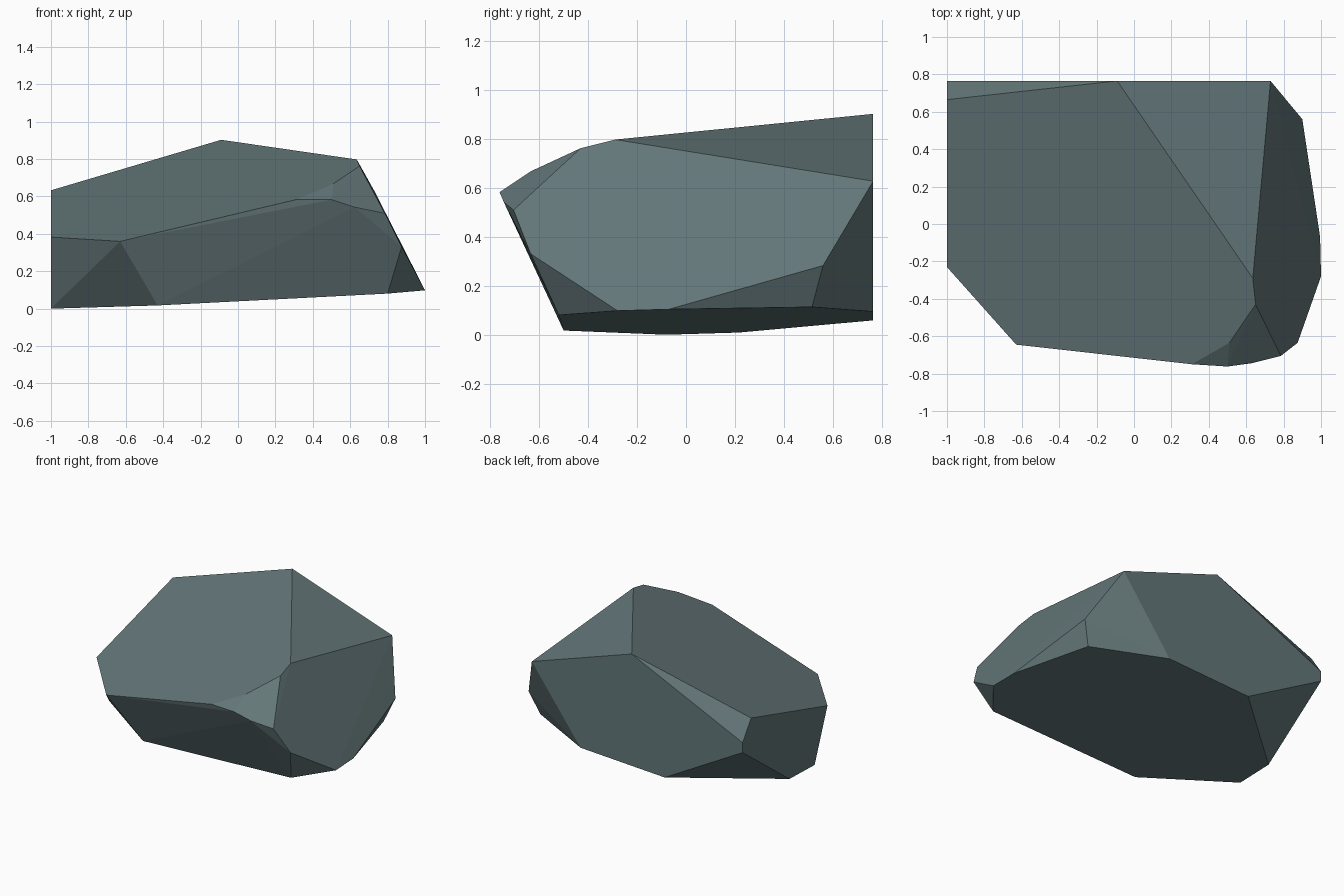
import bpy, bmesh, math

if "Cube" in bpy.data.objects:
    bpy.data.objects.remove(bpy.data.objects["Cube"])

# Corner points of the faceted boulder, grouped by region
crown = [(-0.09, .765, .905), (.635, -.29, .80), (.65, -.43, .765), (.51, -.635, .67),
         (.73, .765, .63), (-1, .665, .635)]
front_rim = [(.31, -.75, .585), (.50, -.762, .585), (.625, -.745, .545), (.785, -.705, .512),
             (.875, -.635, .333), (-.63, -.645, .362), (-1, -.23, .385)]
back_rim = [(-1, .765, .49), (-1, .765, .417), (.90, .56, .285)]
# The underside is one gently tilted plane, so only x and y are given
underside = [(-1, -.08), (-1, .215), (-.36, .765), (.33, .765), (.835, .515),
             (.995, -.07), (1, -.28), (.80, -.52), (-.43, -.50)]
base = [(x, y, .0024 + .052 * (x + 1) + .03 * (y + .08)) for x, y in underside]

# Boulder: convex hull of the corners with coplanar triangles merged
bm = bmesh.new()
for co in crown + front_rim + back_rim + base:
    bm.verts.new(co)
hull = bmesh.ops.convex_hull(bm, input=bm.verts[:])
loose = [v for v in bm.verts if not v.link_faces]
bmesh.ops.delete(bm, geom=loose, context='VERTS')
bmesh.ops.dissolve_limit(bm, angle_limit=math.radians(1.5), verts=bm.verts[:], edges=bm.edges[:])
bmesh.ops.recalc_face_normals(bm, faces=bm.faces[:])
low = min(v.co.z for v in bm.verts)
bmesh.ops.translate(bm, verts=bm.verts[:], vec=(0, 0, -low))

mesh = bpy.data.meshes.new("boulder")
bm.to_mesh(mesh)
bm.free()
boulder = bpy.data.objects.new("boulder", mesh)
bpy.context.collection.objects.link(boulder)

# Slate stone colour
stone = bpy.data.materials.new("slate stone")
stone.diffuse_color = (.127, .184, .191, 1)
stone.use_nodes = True
stone.node_tree.nodes["Principled BSDF"].inputs["Base Color"].default_value = stone.diffuse_color
mesh.materials.append(stone)
